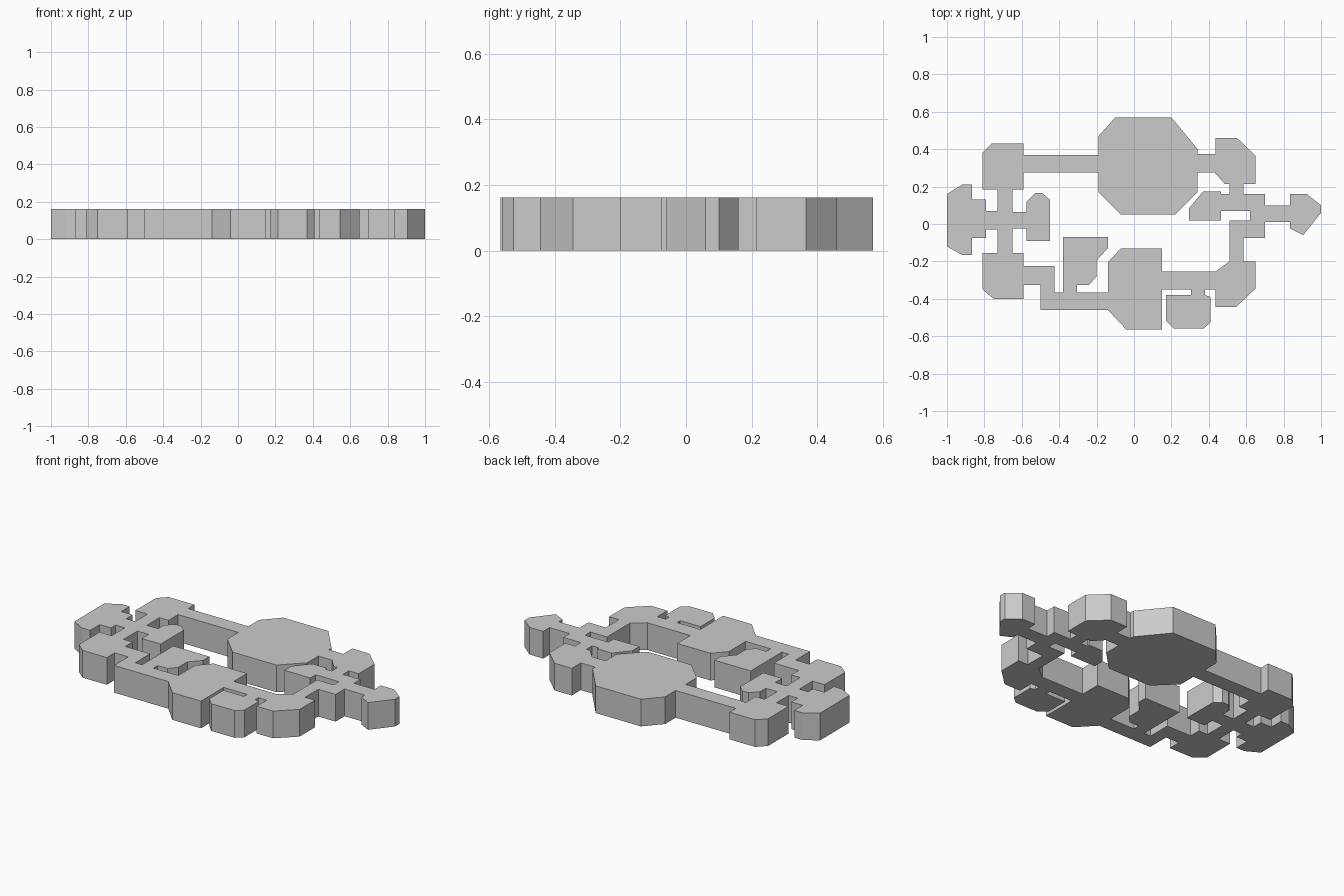
import bpy
import bmesh

HEIGHT = 0.163

cube = bpy.data.objects.get("Cube")
if cube:
    bpy.data.objects.remove(cube, do_unlink=True)

grey = bpy.data.materials.new("plain grey")
grey.use_nodes = True
grey.diffuse_color = (0.6, 0.6, 0.6, 1)
shader = next(n for n in grey.node_tree.nodes if n.type == "BSDF_PRINCIPLED")
shader.inputs["Base Color"].default_value = grey.diffuse_color


def prism(name, outline):
    """Extrude a flat outline up from the ground."""
    bm = bmesh.new()
    base = bm.faces.new([bm.verts.new((x, y, 0)) for x, y in outline])
    top = bmesh.ops.extrude_face_region(bm, geom=[base], use_keep_orig=True)["geom"]
    bmesh.ops.translate(bm, vec=(0, 0, HEIGHT),
                        verts=[v for v in top if isinstance(v, bmesh.types.BMVert)])
    bmesh.ops.recalc_face_normals(bm, faces=bm.faces)
    mesh = bpy.data.meshes.new(name)
    bm.to_mesh(mesh)
    bm.free()
    mesh.materials.append(grey)
    bpy.context.collection.objects.link(bpy.data.objects.new(name, mesh))


def room(name, west, east, south, north, sw=None, se=None, ne=None, nw=None):
    """Rectangular block; each named corner may be cut by (width, depth)."""
    outline = []
    corners = [(west, south, 1, 1, sw, False), (east, south, -1, 1, se, True),
               (east, north, -1, -1, ne, False), (west, north, 1, -1, nw, True)]
    for x, y, dx, dy, cut, along_x_first in corners:
        if cut is None:
            outline.append((x, y))
            continue
        on_x = (x + dx * cut[0], y)
        on_y = (x, y + dy * cut[1])
        outline += [on_x, on_y] if along_x_first else [on_y, on_x]
    prism(name, outline)


# North side
room("great_hall", west=-.19, east=.34, south=.05, north=.57,
     sw=(.12, .12), se=(.12, .12), ne=(.14, .17), nw=(.09, .10))
room("north_corridor", west=-.59, east=-.19, south=.275, north=.37)
room("north_west_room", west=-.81, east=-.59, south=.185, north=.43, nw=(.05, .05))
room("north_east_corridor", west=.34, east=.435, south=.275, north=.375)
room("north_east_room", west=.435, east=.65, south=.215, north=.46,
     sw=(.05, .055), ne=(.10, .095))

# West side
room("west_corridor", west=-.73, east=-.65, south=-.155, north=.185)
room("west_room", west=-1, east=-.865, south=-.165, north=.21,
     sw=(.08, .045), nw=(.08, .05))
room("west_porch", west=-.865, east=-.79, south=-.075, north=.13)
room("west_passage", west=-.79, east=-.73, south=-.03, north=.07)
room("inner_west_passage", west=-.65, east=-.575, south=-.025, north=.065)
room("inner_west_room", west=-.575, east=-.45, south=-.09, north=.165,
     nw=(.045, .045), ne=(.04, .035))

# South side
room("south_west_room", west=-.81, east=-.59, south=-.40, north=-.155, sw=(.06, .05))
room("south_west_passage", west=-.59, east=-.50, south=-.325, north=-.225)
room("south_west_bend", west=-.50, east=-.425, south=-.46, north=-.225)
room("south_corridor", west=-.425, east=-.14, south=-.46, north=-.365)
room("inner_south_doorway", west=-.38, east=-.305, south=-.365, north=-.325)
room("inner_south_room", west=-.38, east=-.20, south=-.325, north=-.07, se=(.04, .045))
prism("inner_south_alcove", [(-.20, -.195), (-.14, -.13), (-.14, -.07), (-.20, -.07)])
room("south_hall", west=-.14, east=.15, south=-.565, north=-.13,
     sw=(.10, .105), nw=(.07, .075))
room("south_east_corridor", west=.15, east=.435, south=-.35, north=-.255)
room("south_east_room", west=.435, east=.65, south=-.445, north=-.20,
     se=(.105, .10), nw=(.075, .055))
room("closet_doorway", west=.305, east=.38, south=-.38, north=-.35)
room("closet", west=.17, east=.41, south=-.56, north=-.38,
     sw=(.045, .045), se=(.04, .035), ne=(.03, .01))

# East side
room("upper_east_passage", west=.51, east=.585, south=.16, north=.215)
room("east_junction", west=.465, east=.70, south=.07, north=.16)
room("east_bend", west=.62, east=.70, south=-.075, north=.07)
room("east_return", west=.51, east=.62, south=-.075, north=.02)
room("lower_east_passage", west=.51, east=.585, south=-.20, north=-.075)
room("inner_east_room", west=.295, east=.465, south=.02, north=.175, nw=(.075, .09))
room("east_corridor", west=.70, east=.835, south=.01, north=.10)
room("east_room", west=.835, east=1, south=-.06, north=.16,
     sw=(.07, .035), se=(.095, .12), ne=(.075, .06))
